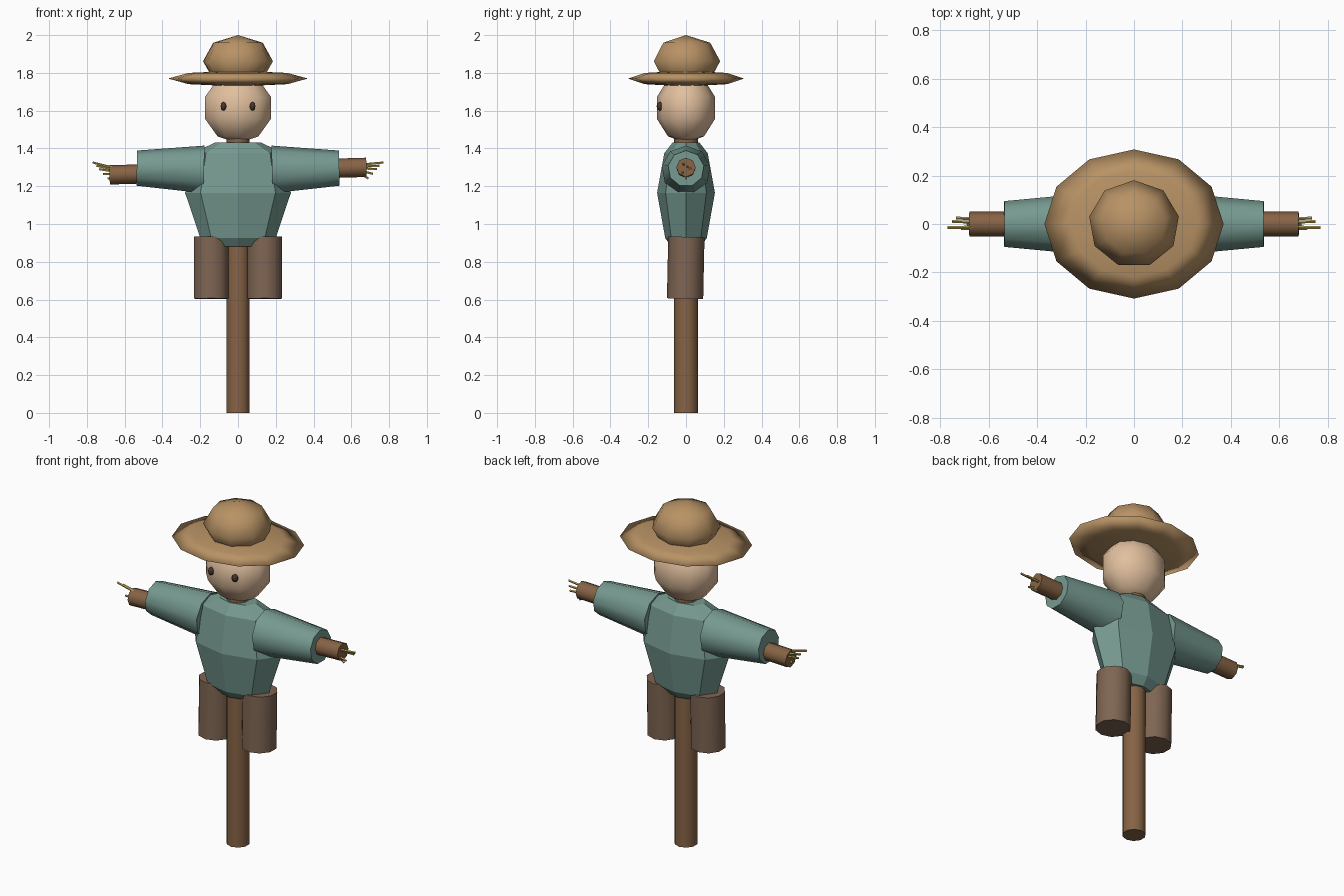
import bpy, bmesh, math
from mathutils import Vector, Matrix

if "Cube" in bpy.data.objects:
    bpy.data.objects.remove(bpy.data.objects["Cube"])


def material(name, rgb):
    m = bpy.data.materials.new(name)
    m.diffuse_color = (*rgb, 1)
    m.use_nodes = True
    m.node_tree.nodes["Principled BSDF"].inputs["Base Color"].default_value = m.diffuse_color
    return m


WOOD = material("wood", (0.24, 0.125, 0.06))
CLOTH = material("cloth", (0.18, 0.32, 0.28))
TROUSER = material("trouser", (0.21, 0.13, 0.085))
SACK = material("sack", (0.75, 0.52, 0.34))
FELT = material("felt", (0.48, 0.29, 0.13))
STRAW = material("straw", (0.65, 0.47, 0.12))
DARK = material("dark", (0.06, 0.035, 0.025))


def finish(bm, name, mat, smooth):
    """smooth: True = fully smooth, 'angle' = smooth with sharp caps, False = flat"""
    bmesh.ops.recalc_face_normals(bm, faces=bm.faces)
    me = bpy.data.meshes.new(name)
    bm.to_mesh(me)
    bm.free()
    me.materials.append(mat)
    ob = bpy.data.objects.new(name, me)
    bpy.context.collection.objects.link(ob)
    if smooth is True:
        me.shade_smooth()
    elif smooth == "angle":
        bpy.ops.object.select_all(action="DESELECT")
        bpy.context.view_layer.objects.active = ob
        ob.select_set(True)
        bpy.ops.object.shade_smooth_by_angle(angle=math.radians(50))
    return ob


def ball(name, loc, radii, seg, rings, mat):
    bm = bmesh.new()
    bmesh.ops.create_uvsphere(bm, u_segments=seg, v_segments=rings, radius=1)
    bmesh.ops.transform(bm, matrix=Matrix.LocRotScale(loc, None, radii), verts=bm.verts)
    return finish(bm, name, mat, True)


def rod(name, a, b, r1, r2, seg, mat):
    """Capped cone frustum running from a to b"""
    a, b = Vector(a), Vector(b)
    d = b - a
    bm = bmesh.new()
    bmesh.ops.create_cone(bm, cap_ends=True, segments=seg, radius1=r1, radius2=r2, depth=d.length)
    q = d.to_track_quat("Z", "Y")
    bmesh.ops.transform(bm, matrix=Matrix.LocRotScale((a + b) / 2, q, None), verts=bm.verts)
    return finish(bm, name, mat, "angle")


def loft(name, rings, seg, mat):
    """Stack of elliptical rings (z, rx, ry), capped and flat shaded"""
    bm = bmesh.new()
    loops = [[bm.verts.new((rx * math.cos(2 * math.pi * i / seg),
                            ry * math.sin(2 * math.pi * i / seg), z)) for i in range(seg)]
             for z, rx, ry in rings]
    for lo, hi in zip(loops, loops[1:]):
        for i in range(seg):
            j = (i + 1) % seg
            bm.faces.new((lo[i], lo[j], hi[j], hi[i]))
    bm.faces.new(loops[0])
    bm.faces.new(loops[-1])
    return finish(bm, name, mat, False)


# Wooden frame
rod("post", (0, 0, 0), (0, 0, 1.46), 0.063, 0.063, 10, WOOD)
rod("cross_beam", (-0.68, 0, 1.26), (0.68, 0, 1.30), 0.051, 0.051, 8, WOOD)

# Shirt body
loft("shirt", [(0.88, 0.12, 0.075), (0.925, 0.20, 0.11), (1.165, 0.28, 0.153),
               (1.375, 0.24, 0.115), (1.432, 0.12, 0.07)], 8, CLOTH)

# Straw finger tips (x, y, z) for one hand
TIPS = [(0.77, -0.015, 1.325), (0.75, 0.01, 1.308), (0.735, 0.025, 1.29),
        (0.715, -0.02, 1.265), (0.69, 0.0, 1.24)]

# Sleeves, trouser legs, eyes and straw on both sides
for s, side in ((-1, "left"), (1, "right")):
    rod(f"{side}_sleeve", (s * 0.18, 0, 1.285), (s * 0.536, 0, 1.293), 0.13, 0.096, 9, CLOTH)
    rod(f"{side}_trouser_leg", (s * 0.141, -0.005, 0.605), (s * 0.141, 0.002, 0.932),
        0.096, 0.096, 10, TROUSER)
    ball(f"{side}_eye", (s * 0.077, -0.138, 1.623), (0.018, 0.018, 0.024), 6, 4, DARK)
    for i, (x, y, z) in enumerate(TIPS):
        root = (s * 0.64, y * 0.8, 1.28 + (z - 1.28) * 0.5 + s * 0.01)
        rod(f"{side}_straw_{i + 1}", root, (s * x, y, z), 0.007, 0.006, 5, STRAW)

# Head and hat
ball("head", (0, 0, 1.615), (0.193, 0.162, 0.187), 10, 5, SACK)
ball("hat_brim", (0, 0, 1.77), (0.37, 0.308, 0.042), 12, 4, FELT)
ball("hat_crown", (0, 0, 1.862), (0.188, 0.181, 0.138), 9, 4, FELT)
